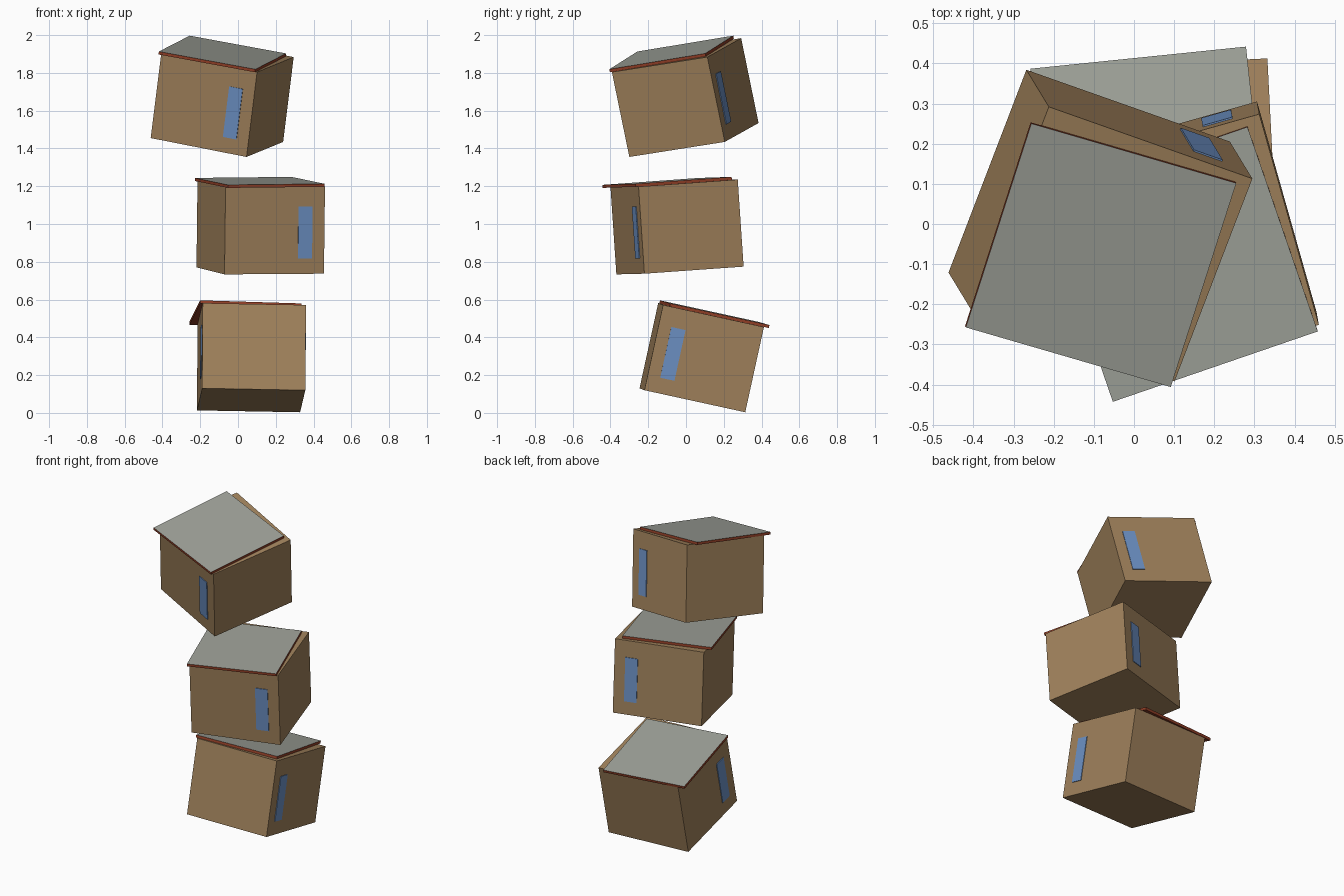
import bpy
import bmesh
import math
from mathutils import Matrix, Vector

cube = bpy.data.objects.get("Cube")
if cube:
    bpy.data.objects.remove(cube, do_unlink=True)


def material(name, rgb):
    mat = bpy.data.materials.new(name)
    mat.use_nodes = True
    mat.diffuse_color = (*rgb, 1)
    bsdf = next(n for n in mat.node_tree.nodes if n.type == "BSDF_PRINCIPLED")
    bsdf.inputs["Base Color"].default_value = (*rgb, 1)
    return mat


TAN = material("tan_wall", (0.35, 0.22, 0.105))
GREY = material("grey_roof", (0.34, 0.355, 0.315))
RED = material("red_trim", (0.29, 0.05, 0.02))
BLUE = material("blue_window", (0.15, 0.28, 0.55))

SIDE, HEIGHT = 0.547, 0.462      # body of every block
LID, LID_THICK = 0.54, 0.016     # roof slab


def box(name, size, centre, frame, mats, turn=0.0):
    """Box of a given size, placed in the local frame of a block."""
    bm = bmesh.new()
    bmesh.ops.create_cube(bm, size=1.0)
    bmesh.ops.scale(bm, vec=size, verts=bm.verts)
    # The upper face takes the last material
    for face in bm.faces:
        face.material_index = len(mats) - 1 if face.normal.z > 0.5 else 0
    mesh = bpy.data.meshes.new(name)
    bm.to_mesh(mesh)
    bm.free()
    for mat in mats:
        mesh.materials.append(mat)
    obj = bpy.data.objects.new(name, mesh)
    bpy.context.collection.objects.link(obj)
    obj.matrix_world = frame @ Matrix.Translation(centre) @ Matrix.Rotation(turn, 4, "Z")
    return obj


def block_frame(corner, x_dir, y_dir):
    """Orthonormal frame at a bottom corner, from two edge directions."""
    x = Vector(x_dir).normalized()
    z = x.cross(Vector(y_dir)).normalized()
    y = z.cross(x)
    frame = Matrix((x, y, z)).transposed().to_4x4()
    frame.translation = corner
    return frame


def block(name, corner, x_dir, y_dir):
    frame = block_frame(corner, x_dir, y_dir)
    half = SIDE / 2
    box(name + "_body", (SIDE, SIDE, HEIGHT), (half, half, HEIGHT / 2), frame, [TAN])
    # Slightly twisted, shifted roof slab with red rim and underside
    box(name + "_roof", (LID, LID, LID_THICK),
        (half - 0.033, half + 0.018, HEIGHT + LID_THICK / 2),
        frame, [RED, GREY], math.radians(3.2))
    # Narrow window on two opposite walls
    for label, x in (("near", 0), ("far", SIDE)):
        box(f"{name}_window_{label}", (0.008, 0.077, 0.275),
            (x, 0.106, 0.22), frame, [BLUE])


# Three tilted blocks, stacked
block("bottom", (-0.19, -0.246, 0.13), (0.547, 0.026, -0.01), (-0.022, 0.535, -0.117))
block("middle", (0.455, -0.22, 0.737), (-0.147, 0.52, 0.037), (-0.528, -0.153, -0.004))
block("top", (0.045, -0.30, 1.355), (0.195, 0.508, 0.08), (-0.506, 0.18, 0.10))
